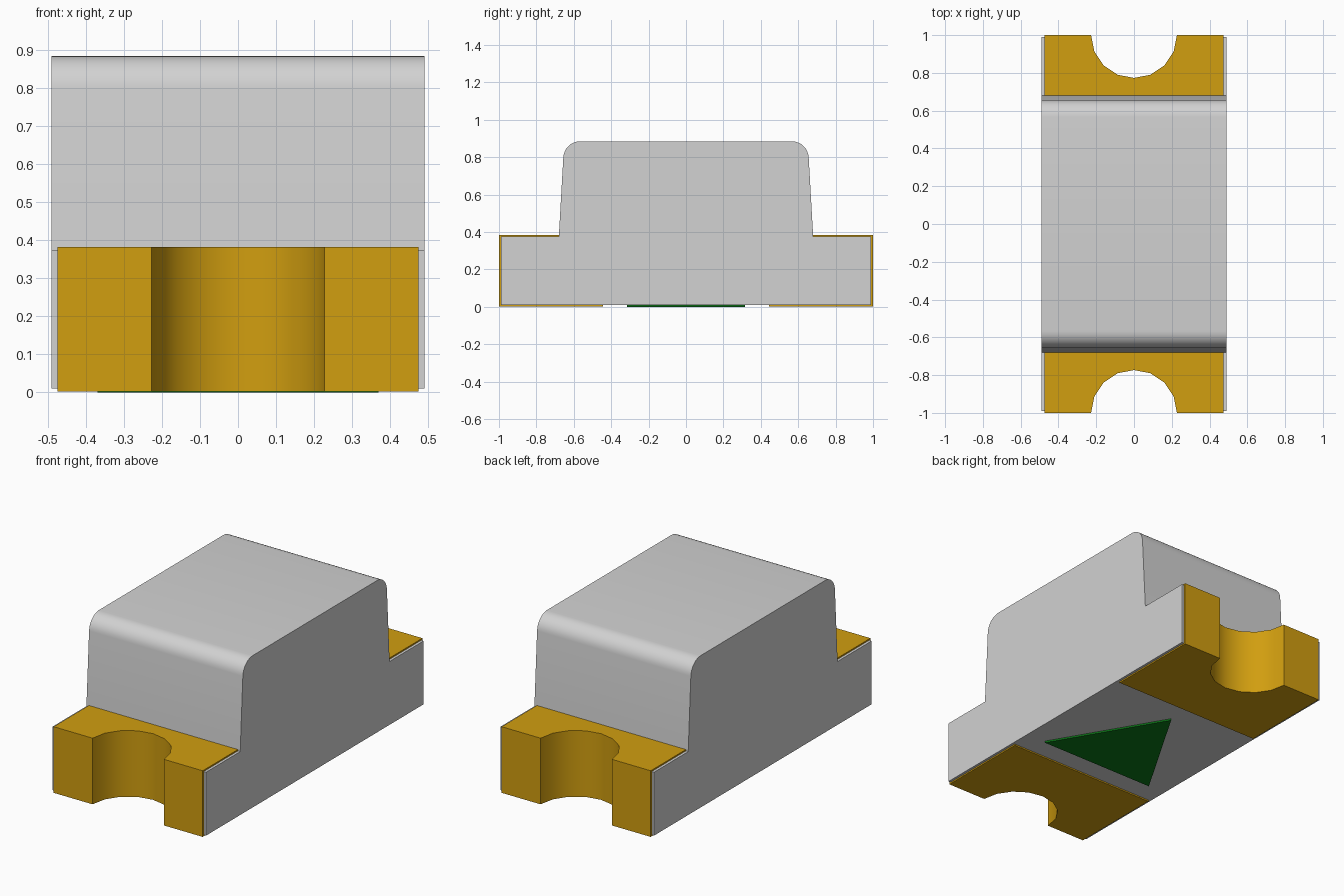
import bpy, bmesh, math
from mathutils import Vector

cube = bpy.data.objects.get("Cube")
if cube:
    bpy.data.objects.remove(cube, do_unlink=True)


def material(name, rgb):
    m = bpy.data.materials.new(name)
    m.use_nodes = True
    m.diffuse_color = (*rgb, 1)
    m.node_tree.nodes["Principled BSDF"].inputs["Base Color"].default_value = (*rgb, 1)
    return m


GREY = material("light grey plastic", (0.645, 0.645, 0.645))
GOLD = material("gold plating", (0.638, 0.342, 0.005))
GREEN = material("dark green ink", (0.0035, 0.185, 0.009))


def prism(name, points, offset, mat):
    """Extrude a closed outline of 3D points along offset."""
    bm = bmesh.new()
    face = bm.faces.new([bm.verts.new(p) for p in points])
    ext = bmesh.ops.extrude_face_region(bm, geom=[face])
    verts = [v for v in ext["geom"] if isinstance(v, bmesh.types.BMVert)]
    bmesh.ops.translate(bm, verts=verts, vec=Vector(offset))
    bmesh.ops.recalc_face_normals(bm, faces=bm.faces)
    mesh = bpy.data.meshes.new(name)
    bm.to_mesh(mesh)
    bm.free()
    mesh.materials.append(mat)
    ob = bpy.data.objects.new(name, mesh)
    bpy.context.collection.objects.link(ob)
    bpy.ops.object.select_all(action="DESELECT")
    bpy.context.view_layer.objects.active = ob
    ob.select_set(True)
    bpy.ops.object.shade_smooth_by_angle(angle=math.radians(30))
    return ob


def flat(name, outline, z0, z1, mat):
    return prism(name, [(x, y, z0) for x, y in outline], (0, 0, z1 - z0), mat)


def notch(radius, end):
    """Eight-step half circle cut into the +y end, running from +x to -x."""
    pts = [(radius * math.cos(i * math.pi / 8), 1 - radius * math.sin(i * math.pi / 8))
           for i in range(9)]
    pts[0], pts[-1] = (radius, end), (-radius, end)
    return pts


def turned(points):
    return [(-x, -y) for x, y in points]


HALF, PAD = 0.49, 0.475          # half widths of body and plating
R, SKIN = 0.227, 0.01            # notch radius and plating thickness
TOP = 0.383                      # top of the plating

# Circuit board with a half-round notch in each end
end = 1 - SKIN
half_board = [(HALF, end)] + notch(R + SKIN, end) + [(-HALF, end)]
flat("board", half_board + turned(half_board), 0.01, 0.375, GREY)

# Wrap-around terminals: top pad, bottom pad, end skin with notch lining
skin_outer = [(PAD, 1)] + notch(R, 1) + [(-PAD, 1)]
skin_inner = [(PAD, end)] + notch(R + SKIN, end) + [(-PAD, end)]
for side, place in (("back", lambda p: p), ("front", turned)):
    for part, inner_y, z0, z1 in (("top_pad", 0.66, 0.375, TOP),
                                  ("bottom_pad", 0.445, 0.002, 0.01)):
        pad = skin_outer + [(-PAD, inner_y), (PAD, inner_y)]
        flat(f"{side}_{part}", place(pad), z0, z1, GOLD)
    flat(f"{side}_end_plating", place(skin_outer + skin_inner[::-1]), 0.01, 0.375, GOLD)

# Lens: tapered block with rounded long edges
fillet, tilt, lens_top = 0.09, math.radians(3.2), 0.885
centre_y, centre_z = 0.566, lens_top - fillet
right_half = [(0.68, 0.375)]
for i in range(9):
    a = tilt + (math.pi / 2 - tilt) * i / 8
    right_half.append((centre_y + fillet * math.cos(a), centre_z + fillet * math.sin(a)))
profile = right_half + [(-y, z) for y, z in reversed(right_half)]
prism("lens", [(-HALF, y, z) for y, z in profile], (2 * HALF, 0, 0), GREY)

# Polarity arrow printed underneath
flat("polarity_triangle", [(0.37, -0.315), (0, 0.315), (-0.37, -0.315)], 0.0, 0.0098 + 0.0002, GREEN)
